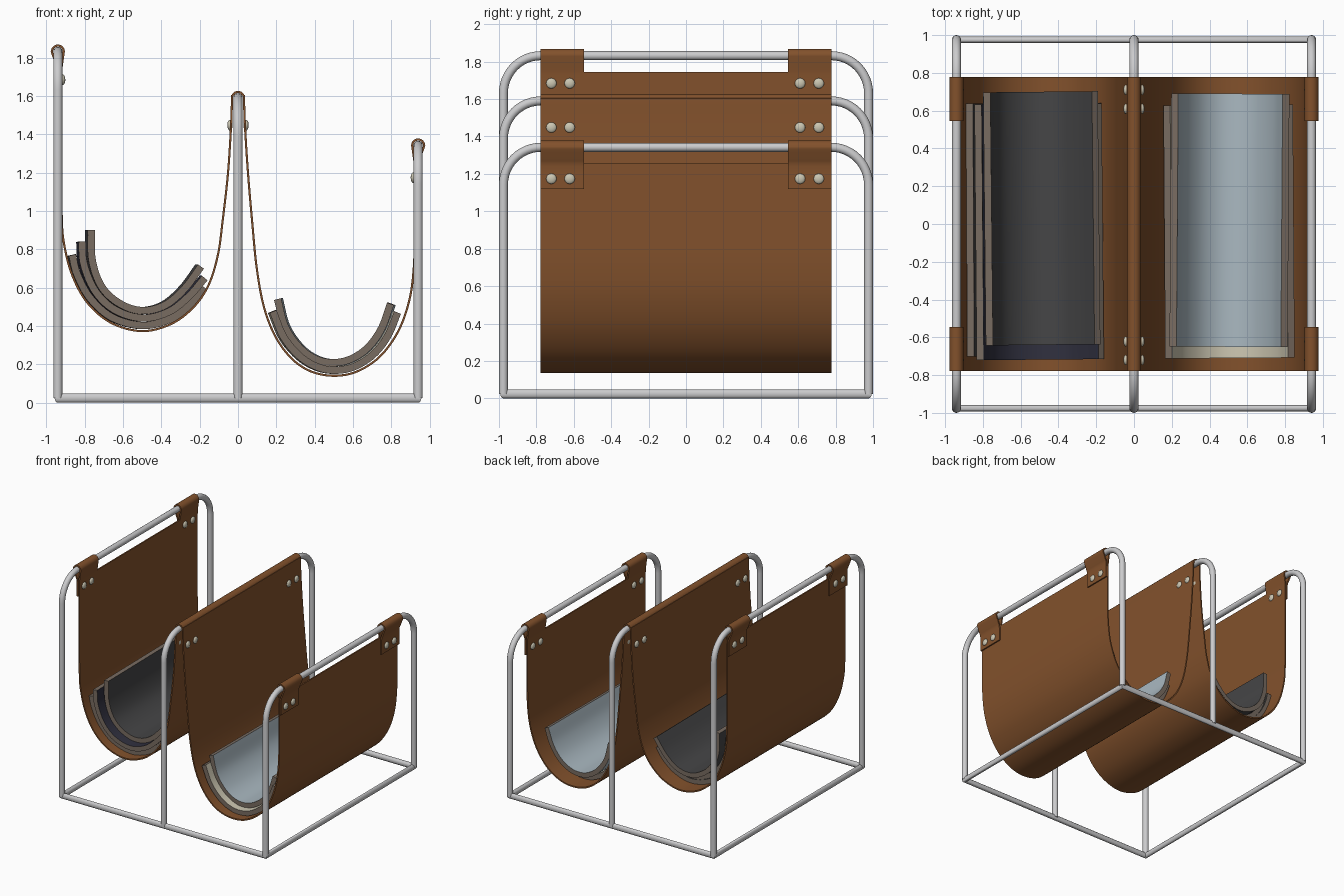
import bpy, bmesh, math
from mathutils import Vector

if "Cube" in bpy.data.objects:
    bpy.data.objects.remove(bpy.data.objects["Cube"])


def material(name, rgb):
    m = bpy.data.materials.new(name)
    m.diffuse_color = (*rgb, 1)
    m.use_nodes = True
    m.node_tree.nodes["Principled BSDF"].inputs["Base Color"].default_value = m.diffuse_color
    return m


LEATHER = material("brown leather", (0.225, 0.083, 0.025))
METAL = material("silver metal", (0.60, 0.60, 0.61))
RIVET = material("pale rivet", (0.60, 0.57, 0.45))
PAGES = material("page edges", (0.19, 0.15, 0.12))
CHARCOAL = material("charcoal cover", (0.06, 0.06, 0.062))
NAVY = material("navy cover", (0.03, 0.03, 0.05))
BLUE = material("pale blue cover", (0.40, 0.48, 0.53))
CREAM = material("cream cover", (0.62, 0.58, 0.45))

R = 0.024          # tube radius
HX, HY = 0.94, 0.976
TOPS = {-HX: 1.832, 0.0: 1.59, HX: 1.342}   # tube centre heights


def smooth(ob, angle=35):
    bpy.ops.object.select_all(action='DESELECT')
    ob.select_set(True)
    bpy.context.view_layer.objects.active = ob
    bpy.ops.object.shade_smooth_by_angle(angle=math.radians(angle))


def tube(name, pts, cyclic=False):
    cu = bpy.data.curves.new(name, 'CURVE')
    cu.dimensions = '3D'
    cu.bevel_depth = R
    cu.bevel_resolution = 6
    cu.use_fill_caps = True
    sp = cu.splines.new('POLY')
    sp.points.add(len(pts) - 1)
    for p, co in zip(sp.points, pts):
        p.co = (*co, 1)
    sp.use_cyclic_u = cyclic
    cu.materials.append(METAL)
    ob = bpy.data.objects.new(name, cu)
    bpy.context.collection.objects.link(ob)
    bpy.ops.object.select_all(action='DESELECT')
    ob.select_set(True)
    bpy.context.view_layer.objects.active = ob
    bpy.ops.object.convert(target='MESH')
    smooth(bpy.context.object)


def spline(pts, n=6):
    """Smooth curve through a few (x, z) points."""
    P = [Vector(p) for p in pts]
    P = [2 * P[0] - P[1]] + P + [2 * P[-1] - P[-2]]
    out = []
    for i in range(1, len(P) - 2):
        a, b, c, d = P[i - 1:i + 3]
        for k in range(n):
            t = k / n
            out.append(0.5 * (2 * b + (c - a) * t + (2 * a - 5 * b + 4 * c - d) * t * t
                              + (3 * b - a - 3 * c + d) * t ** 3))
    return out + [P[-2]]


def sheet(name, line, thick, y0, y1, mat, edge_mat=None, twist=0):
    """Bent sheet: an (x, z) centre line given thickness and run along y."""
    bm = bmesh.new()
    rows = []
    for i, p in enumerate(line):
        t = (line[min(i + 1, len(line) - 1)] - line[max(i - 1, 0)]).normalized()
        nrm = Vector((-t.y, t.x)) * thick / 2
        rows.append([bm.verts.new((q.x, y, q.y)) for q, y in
                     ((p + nrm, y0), (p + nrm, y1), (p - nrm, y1), (p - nrm, y0))])
    for a, b in zip(rows, rows[1:]):
        for k in range(4):
            f = bm.faces.new((a[k], a[(k + 1) % 4], b[(k + 1) % 4], b[k]))
            f.material_index = k % 2      # wide sides 0, thin edges 1
    for r in (rows[0], rows[-1]):
        bm.faces.new(r).material_index = 1
    bmesh.ops.recalc_face_normals(bm, faces=bm.faces)
    me = bpy.data.meshes.new(name)
    bm.to_mesh(me)
    bm.free()
    me.materials.append(mat)
    me.materials.append(edge_mat or mat)
    ob = bpy.data.objects.new(name, me)
    bpy.context.collection.objects.link(ob)
    if twist:                              # small turn about the sheet's own middle
        cx = (line[0].x + line[-1].x) / 2
        a = math.radians(twist)
        ob.rotation_euler.z = a
        ob.location = (cx - cx * math.cos(a), -cx * math.sin(a), 0)
    smooth(ob)


def rivet(x, y, z):
    bpy.ops.mesh.primitive_uv_sphere_add(segments=16, ring_count=10, radius=0.028,
                                         location=(x, y, z), rotation=(0, math.pi / 2, 0))
    ob = bpy.context.object
    ob.scale.z = 0.5
    ob.name = "rivet"
    ob.data.materials.append(RIVET)
    smooth(ob, 60)


# Metal frame: base rectangle and three hoops of falling height
tube("base_frame", [(-HX, -HY, R), (HX, -HY, R), (HX, HY, R), (-HX, HY, R)], True)
CR = 0.2
for (x, top), nm in zip(TOPS.items(), ("left_hoop", "middle_hoop", "right_hoop")):
    arc = [(HY - CR + CR * math.cos(a), top - CR + CR * math.sin(a))
           for a in (math.pi / 2 * k / 12 for k in range(13))]
    half = [(HY, R)] + arc
    tube(nm, [(x, y, z) for y, z in half] + [(x, -y, z) for y, z in reversed(half)])

# Leather sling: one sheet hung from left hoop, over the middle hoop, to the right hoop
left = [(-0.922, 1.745), (-0.922, 1.3), (-0.92, 0.98), (-0.908, 0.83), (-0.865, 0.665),
        (-0.785, 0.52), (-0.66, 0.415), (-0.5, 0.373), (-0.35, 0.41), (-0.235, 0.495),
        (-0.155, 0.61), (-0.105, 0.77), (-0.08, 0.95), (-0.052, 1.2), (-0.036, 1.45)]
right = [(0.036, 1.45), (0.052, 1.2), (0.076, 0.92), (0.098, 0.7), (0.135, 0.5),
         (0.195, 0.345), (0.28, 0.23), (0.38, 0.163), (0.5, 0.14), (0.62, 0.162),
         (0.74, 0.24), (0.835, 0.37), (0.893, 0.53), (0.917, 0.7), (0.922, 0.9), (0.922, 1.257)]
over = [(0.031 * math.cos(a), TOPS[0.0] + 0.031 * math.sin(a))
        for a in (math.pi * (1 - k / 8) for k in range(9))]
sheet("leather_sling", spline(left + over + right), 0.011, -0.777, 0.777, LEATHER)

# Leather straps looped over the outer hoops
for s, nm in ((-1, "left_strap"), (1, "right_strap")):
    top = TOPS[s * HX]
    loop = [(0.937, top - 0.222), (0.938, top - 0.10), (0.95, top - 0.06)]
    loop += [(HX + 0.031 * math.cos(a), top + 0.031 * math.sin(a))
             for a in (math.radians(-15 + 210 * k / 10) for k in range(11))]
    loop += [(0.916, top - 0.05), (0.921, top - 0.088), (0.922, top - 0.12)]
    for y0 in (-0.779, 0.545):
        sheet(nm, spline([(s * x, z) for x, z in loop], 3), 0.011, y0, y0 + 0.234, LEATHER)

# Rivets on both faces of every hanging point
for y in (-0.72, -0.622, 0.61, 0.71):
    for s in (-1, 1):
        rivet(s * 0.915, y, TOPS[s * HX] - 0.148 - 0.02 * (s > 0))
        rivet(s * 0.944, y, TOPS[s * HX] - 0.148 - 0.02 * (s > 0))
        rivet(s * 0.042, y, 1.448)

# Magazines lying curved in the slings
mags = [
    ("left_outer_magazine", CHARCOAL, -0.70, 0.64, 0.3,
     [(-0.868, 0.77), (-0.843, 0.67), (-0.775, 0.545), (-0.66, 0.444), (-0.5, 0.402),
      (-0.355, 0.437), (-0.25, 0.515), (-0.185, 0.605)]),
    ("left_middle_magazine", NAVY, -0.718, 0.635, 0.5,
     [(-0.82, 0.84), (-0.81, 0.72), (-0.75, 0.58), (-0.645, 0.482), (-0.5, 0.441),
      (-0.365, 0.475), (-0.26, 0.557), (-0.18, 0.65)]),
    ("left_inner_magazine", CHARCOAL, -0.64, 0.70, 0.6,
     [(-0.772, 0.90), (-0.767, 0.74), (-0.715, 0.60), (-0.615, 0.512), (-0.5, 0.48),
      (-0.385, 0.51), (-0.285, 0.595), (-0.2, 0.71)]),
    ("right_outer_magazine", CREAM, -0.71, 0.63, 0.4,
     [(0.178, 0.475), (0.235, 0.34), (0.32, 0.24), (0.41, 0.186), (0.5, 0.169),
      (0.6, 0.187), (0.70, 0.25), (0.775, 0.345), (0.828, 0.47)]),
    ("right_inner_magazine", BLUE, -0.65, 0.69, -0.4,
     [(0.211, 0.54), (0.25, 0.395), (0.325, 0.287), (0.41, 0.227), (0.5, 0.208),
      (0.595, 0.228), (0.685, 0.29), (0.755, 0.39), (0.80, 0.515)]),
]
for nm, mat, y0, y1, tw, pts in mags:
    sheet(nm, spline(pts), 0.038, y0, y1, mat, PAGES, tw)
